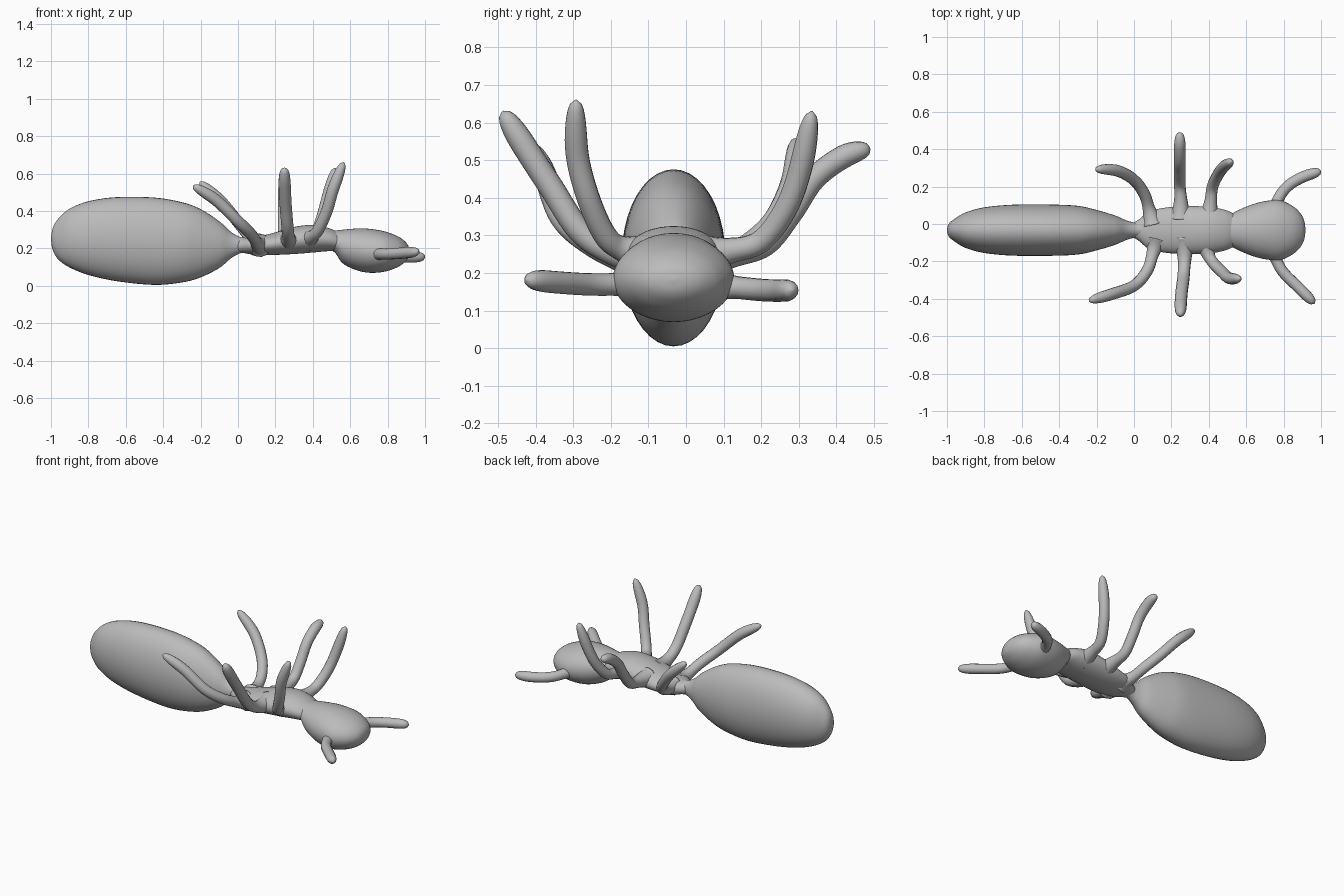
import bpy, bmesh, math
from mathutils import Vector

grey = bpy.data.materials.new("grey")
grey.diffuse_color = (0.5, 0.5, 0.5, 1)


def smooth_path(points, steps):
    """Catmull-Rom interpolation of equal-length tuples."""
    p = [Vector(q) for q in points]
    p = [p[0]] + p + [p[-1]]
    out = []
    for i in range(1, len(p) - 2):
        a, b, c, d = p[i - 1:i + 3]
        for s in range(steps):
            t = s / steps
            out.append(0.5 * (2 * b + (c - a) * t + (2 * a - 5 * b + 4 * c - d) * t * t
                              + (3 * b - a - 3 * c + d) * t ** 3))
    return out + [p[-1]]


def loft(name, rings):
    """Skin a list of vertex rings, closing both ends."""
    bm = bmesh.new()
    loops = [[bm.verts.new(v) for v in ring] for ring in rings]
    n = len(loops[0])
    for a, b in zip(loops, loops[1:]):
        for i in range(n):
            j = (i + 1) % n
            bm.faces.new((a[i], a[j], b[j], b[i]))
    bm.faces.new(loops[0])
    bm.faces.new(loops[-1])
    bmesh.ops.recalc_face_normals(bm, faces=bm.faces)
    for f in bm.faces:
        f.smooth = True
    me = bpy.data.meshes.new(name)
    bm.to_mesh(me)
    bm.free()
    me.materials.append(grey)
    ob = bpy.data.objects.new(name, me)
    bpy.context.collection.objects.link(ob)
    return ob


def body(name, sections, n=40):
    """Sections are (x, z low, z high, half width)."""
    rings = []
    pts = smooth_path([(x, (lo + hi) / 2, (hi - lo) / 2, w) for x, lo, hi, w in sections], 5)
    for x, z, h, w in pts:
        h, w = max(h, 0.002), max(w, 0.002)
        rings.append([(x, -0.033 + w * math.cos(2 * math.pi * i / n),
                       z + h * math.sin(2 * math.pi * i / n)) for i in range(n)])
    return loft(name, rings)


def limb(name, path, radius, n=14):
    """Tube with a flared root and a rounded tip."""
    pts = smooth_path(path, 8)
    m = len(pts) - 1
    rings = []
    side = None
    for k, c in enumerate(pts):
        t = k / m
        tan = (pts[min(k + 1, m)] - pts[max(k - 1, 0)]).normalized()
        if side is None:
            side = tan.orthogonal()
        side = (side - tan * side.dot(tan)).normalized()
        up = tan.cross(side)
        r = radius * (1 + 1.0 * max(0, 1 - t / 0.3) ** 2)
        r *= math.sqrt(max(0.01, 1 - max(0, (t - 0.82) / 0.18) ** 2))
        rings.append([c + r * (side * math.cos(2 * math.pi * i / n)
                               + up * math.sin(2 * math.pi * i / n)) for i in range(n)])
    return loft(name, rings)


# Large flattened abdomen tapering to the waist
body("abdomen", [
    (-1.0, .245, .255, .006), (-.99, .19, .31, .035), (-.96, .14, .36, .06),
    (-.9, .098, .412, .095), (-.8, .058, .452, .122), (-.65, .025, .474, .136),
    (-.45, .005, .472, .137), (-.3, .018, .447, .13), (-.2, .045, .41, .108),
    (-.1, .095, .345, .078), (-.04, .145, .29, .052), (.01, .173, .262, .04),
    (.06, .18, .255, .04)])

# Thorax between waist and neck
body("thorax", [
    (-.02, .18, .25, .03), (.03, .175, .255, .06), (.08, .168, .26, .1),
    (.18, .165, .28, .122), (.3, .17, .315, .128), (.4, .178, .325, .125),
    (.48, .185, .31, .11), (.53, .185, .29, .09), (.58, .19, .27, .06)])

# Rounded head
body("head", [
    (.48, .2, .29, .075), (.52, .175, .295, .088), (.56, .12, .3, .108),
    (.63, .085, .306, .137), (.7, .07, .305, .155), (.78, .075, .292, .16),
    (.85, .098, .267, .128), (.89, .125, .24, .09), (.91, .15, .215, .05),
    (.917, .178, .186, .006)])

# Legs curl upward; each side is posed slightly differently
limb("front_leg_left", [(.4, .03, .25), (.41, .12, .26), (.42, .2, .285),
                        (.45, .265, .37), (.48, .305, .48), (.52, .335, .63)], .031)
limb("front_leg_right", [(.38, -.1, .25), (.4, -.17, .265), (.43, -.215, .3),
                         (.475, -.26, .4), (.51, -.29, .52), (.565, -.293, .66)], .031)
limb("middle_leg_left", [(.25, .03, .24), (.25, .12, .25), (.245, .21, .275),
                         (.245, .28, .36), (.245, .34, .45), (.245, .42, .51),
                         (.245, .49, .532)], .031)
limb("middle_leg_right", [(.27, -.08, .24), (.27, -.19, .255), (.265, -.28, .31),
                          (.255, -.36, .43), (.25, -.425, .53), (.248, -.488, .63)], .033)
limb("rear_leg_left", [(.1, 0, .22), (.08, .08, .23), (.055, .16, .27),
                       (0, .235, .34), (-.09, .285, .45), (-.205, .293, .555)], .031)
limb("rear_leg_right", [(.12, -.09, .215), (.1, -.16, .23), (.07, -.25, .275),
                        (0, -.33, .345), (-.12, -.375, .46), (-.24, -.41, .535)], .031)

# Antennae reach forward from the head
limb("antenna_left", [(.75, .05, .17), (.77, .13, .162), (.82, .2, .155),
                      (.9, .25, .153), (1.0, .283, .155)], .03)
limb("antenna_right", [(.74, -.12, .175), (.76, -.19, .17), (.8, -.26, .17),
                       (.88, -.34, .175), (.965, -.425, .183)], .03)
